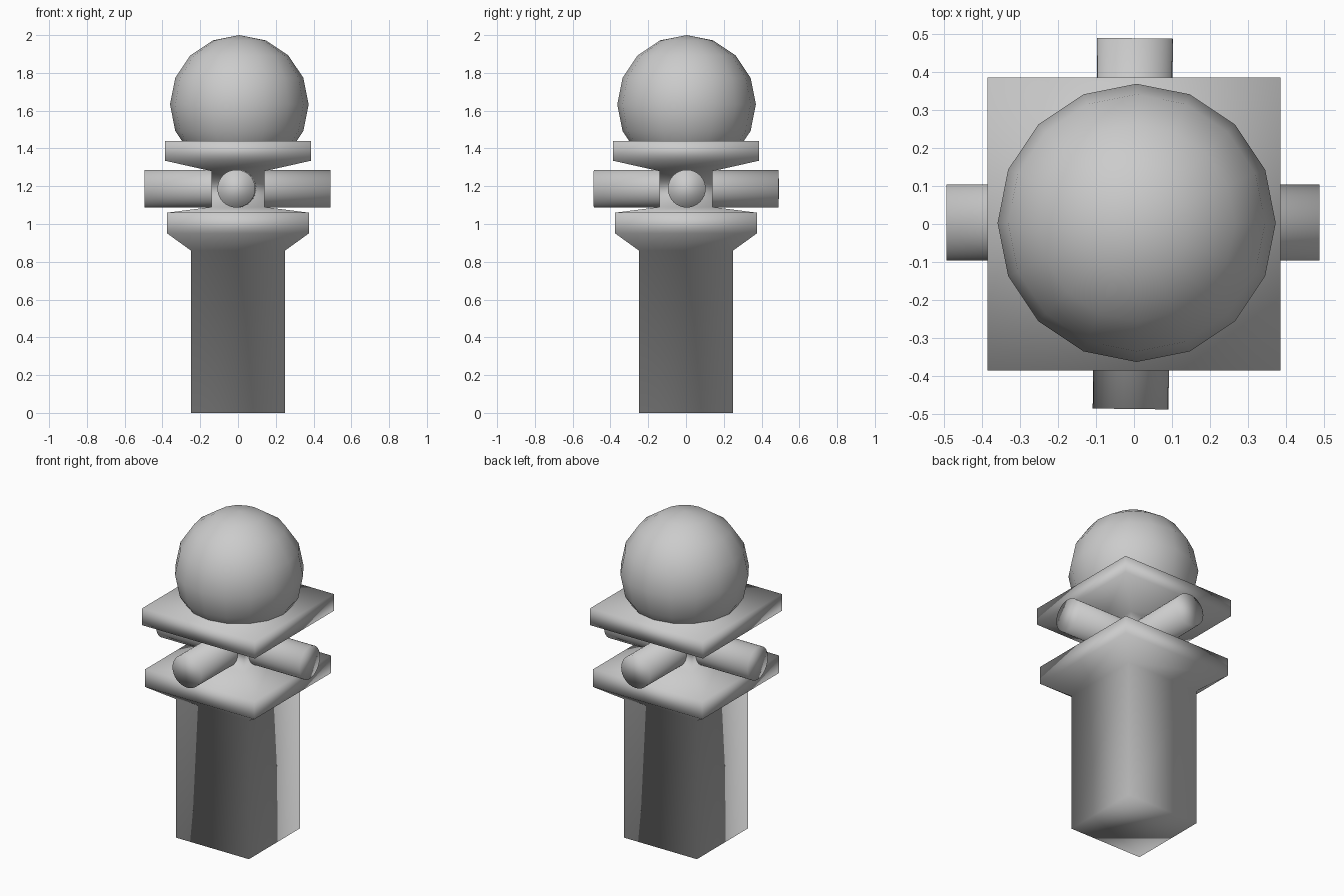
import bpy, bmesh
from math import pi, radians
from mathutils import Matrix, Vector

cube = bpy.data.objects.get("Cube")
if cube:
    bpy.data.objects.remove(cube, do_unlink=True)

grey = bpy.data.materials.new("plain_grey")
grey.use_nodes = True
colour = (0.6, 0.6, 0.6, 1)
grey.diffuse_color = colour
grey.node_tree.nodes["Principled BSDF"].inputs["Base Color"].default_value = colour


def finish(name, bm):
    """Turn a bmesh into a smooth shaded grey object."""
    bmesh.ops.recalc_face_normals(bm, faces=bm.faces)
    for face in bm.faces:
        face.smooth = True
    mesh = bpy.data.meshes.new(name)
    bm.to_mesh(mesh)
    bm.free()
    mesh.materials.append(grey)
    obj = bpy.data.objects.new(name, mesh)
    bpy.context.collection.objects.link(obj)
    return obj


def square_column(name, profile):
    """Stack square rings given as (half width, height)."""
    bm = bmesh.new()
    corners = ((-1, -1), (1, -1), (1, 1), (-1, 1))
    rings = [[bm.verts.new((x * h, y * h, z)) for x, y in corners] for h, z in profile]
    for low, high in zip(rings, rings[1:]):
        for i in range(4):
            j = (i + 1) % 4
            bm.faces.new((low[i], low[j], high[j], high[i]))
    bm.faces.new(rings[0][::-1])
    bm.faces.new(rings[-1])
    return finish(name, bm)


def peg(name, start, end):
    """Round peg between two points."""
    bm = bmesh.new()
    a, b = Vector(start), Vector(end)
    turn = (b - a).to_track_quat('Z', 'Y').to_matrix().to_4x4()
    bmesh.ops.create_cone(bm, cap_ends=True, segments=32, radius1=0.1, radius2=0.1,
                          depth=(b - a).length,
                          matrix=Matrix.Translation((a + b) / 2) @ turn)
    return finish(name, bm)


# Square post with two flared plates and a narrow neck between them
square_column("post", [(0.25, 0), (0.25, 0.86), (0.375, 0.95), (0.375, 1.06),
                       (0.14, 1.09), (0.14, 1.28), (0.387, 1.335), (0.387, 1.44)])

# Crossed pegs through the neck
peg("side_peg", (-0.495, 0.004, 1.187), (0.49, 0.004, 1.187))
peg("front_back_peg", (-0.009, -0.488, 1.187), (0.003, 0.49, 1.187))

# Ball on top
bm = bmesh.new()
bmesh.ops.create_uvsphere(bm, u_segments=16, v_segments=8, radius=0.367,
                          matrix=Matrix.Translation((0.007, 0.003, 1.633)))
finish("ball", bm)
